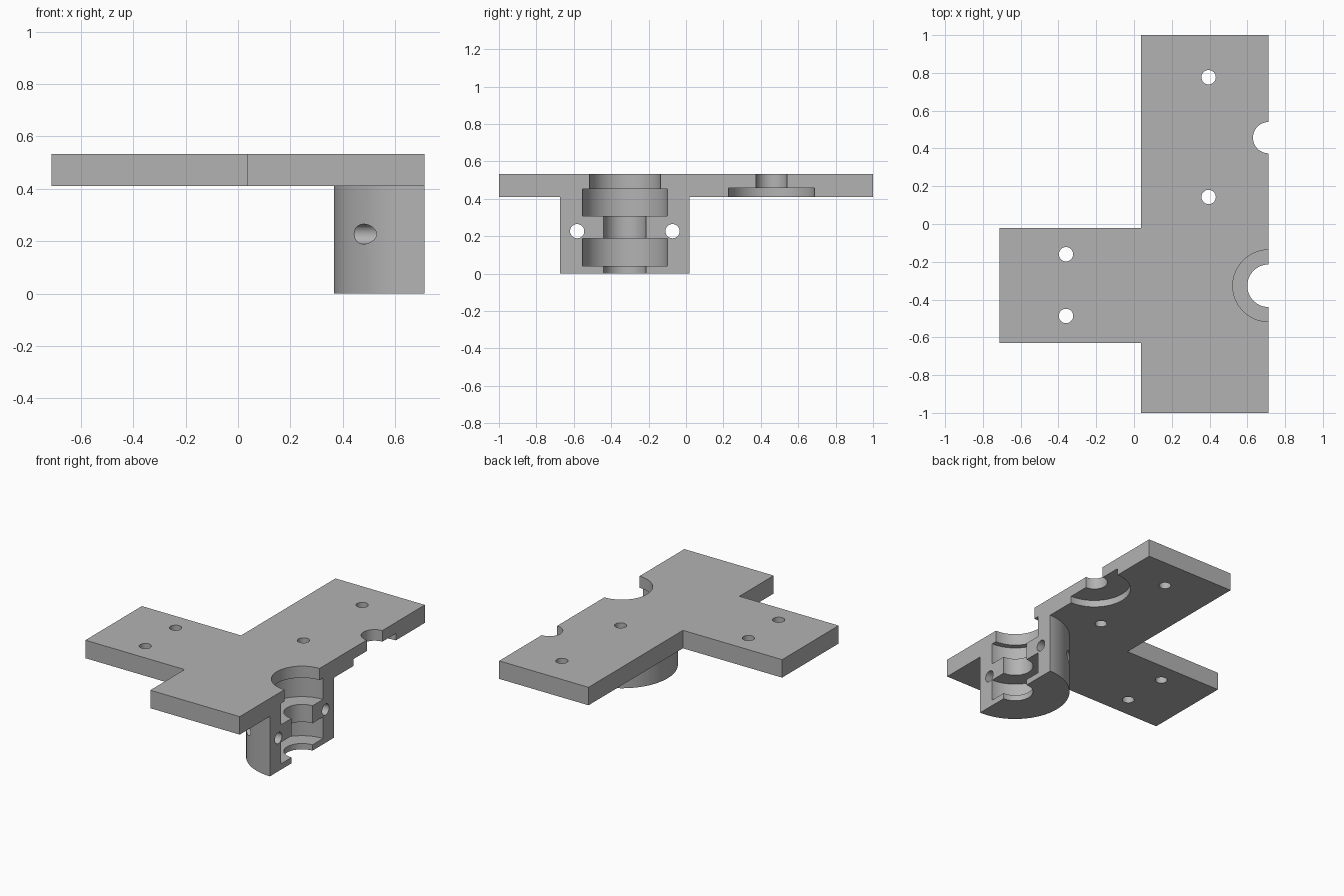
import bpy, bmesh, math
from mathutils import Matrix, Vector

old = bpy.data.objects.get("Cube")
if old:
    bpy.data.objects.remove(old)

EDGE = 0.713          # split plane on the +x side
UNDER, TOP = 0.41, 0.533
SHAFT_Y, IDLER_Y = -0.327, 0.457
HOLE_R = 0.038

grey = bpy.data.materials.new("plain grey")
grey.use_nodes = True
grey.diffuse_color = (0.45, 0.45, 0.45, 1)
grey.node_tree.nodes["Principled BSDF"].inputs["Base Color"].default_value = grey.diffuse_color


def make(name, bm):
    bmesh.ops.recalc_face_normals(bm, faces=bm.faces)
    mesh = bpy.data.meshes.new(name)
    bm.to_mesh(mesh)
    bm.free()
    mesh.materials.append(grey)
    obj = bpy.data.objects.new(name, mesh)
    bpy.context.collection.objects.link(obj)
    return obj


def prism(name, outline, z0, z1):
    bm = bmesh.new()
    face = bm.faces.new([bm.verts.new((x, y, z0)) for x, y in outline])
    out = bmesh.ops.extrude_face_region(bm, geom=[face])
    verts = [g for g in out["geom"] if isinstance(g, bmesh.types.BMVert)]
    bmesh.ops.translate(bm, verts=verts, vec=(0, 0, z1 - z0))
    return make(name, bm)


def rod(name, start, end, radius, sides=32):
    start, end = Vector(start), Vector(end)
    axis = end - start
    turn = axis.to_track_quat("Z", "Y").to_matrix().to_4x4()
    bm = bmesh.new()
    bmesh.ops.create_cone(bm, cap_ends=True, segments=sides, radius1=radius,
                          radius2=radius, depth=axis.length,
                          matrix=Matrix.Translation((start + end) / 2) @ turn)
    return make(name, bm)


def stepped_bore(name, x, y, steps):
    """Revolved cutter; steps are (radius, bottom, top)."""
    profile = [(0, steps[0][1])]
    for r, low, high in steps:
        profile += [(r, low), (r, high)]
    profile.append((0, steps[-1][2]))
    bm = bmesh.new()
    verts = [bm.verts.new((x + r, y, z)) for r, z in profile]
    edges = [bm.edges.new(pair) for pair in zip(verts, verts[1:])]
    bmesh.ops.spin(bm, geom=verts + edges, cent=(x, y, 0), axis=(0, 0, 1),
                   angle=math.tau, steps=96)
    bmesh.ops.remove_doubles(bm, verts=bm.verts, dist=1e-5)
    return make(name, bm)


def combine(target, other, operation):
    other.hide_render = True
    mod = target.modifiers.new(operation, "BOOLEAN")
    mod.object, mod.operation, mod.solver = other, operation, "EXACT"
    bpy.context.view_layer.objects.active = target
    bpy.ops.object.modifier_apply(modifier=mod.name)
    bpy.data.objects.remove(other)


# T-shaped mounting plate
bracket = prism("mounting_bracket", [
    (0.037, -1), (EDGE, -1), (EDGE, 1), (0.037, 1),
    (0.037, -0.02), (-EDGE, -0.02), (-EDGE, -0.63), (0.037, -0.63)], UNDER, TOP)

# Half-round bearing housing below the plate
housing = rod("housing", (EDGE, SHAFT_Y, 0), (EDGE, SHAFT_Y, 0.47), 0.346, 96)
trim = prism("trim", [(EDGE, -1), (2, -1), (2, 1), (EDGE, 1)], -1, 1)
combine(housing, trim, "DIFFERENCE")
combine(bracket, housing, "UNION")

# Stepped bearing seats
combine(bracket, stepped_bore("shaft_bore", EDGE, SHAFT_Y, [
    (0.113, -0.1, 0.04), (0.227, 0.04, 0.187), (0.113, 0.187, 0.307),
    (0.227, 0.307, 0.453), (0.19, 0.453, 0.7)]), "DIFFERENCE")
combine(bracket, stepped_bore("idler_bore", EDGE, IDLER_Y, [
    (0.23, 0.3, 0.457), (0.083, 0.457, 0.7)]), "DIFFERENCE")

# Mounting holes through the plate
for x, y in [(0.395, 0.777), (0.395, 0.143), (-0.36, -0.16), (-0.36, -0.487)]:
    combine(bracket, rod("screw_hole", (x, y, 0.3), (x, y, 0.7), HOLE_R), "DIFFERENCE")

# Clamping holes through the housing
for side in (-1, 1):
    y = SHAFT_Y + side * 0.255
    combine(bracket, rod("clamp_hole", (0.2, y, 0.227), (1, y, 0.227), HOLE_R), "DIFFERENCE")

# Smooth bores with sharp rims
bpy.ops.object.select_all(action="DESELECT")
bracket.select_set(True)
bpy.context.view_layer.objects.active = bracket
bpy.ops.object.shade_smooth_by_angle(angle=math.radians(30))
